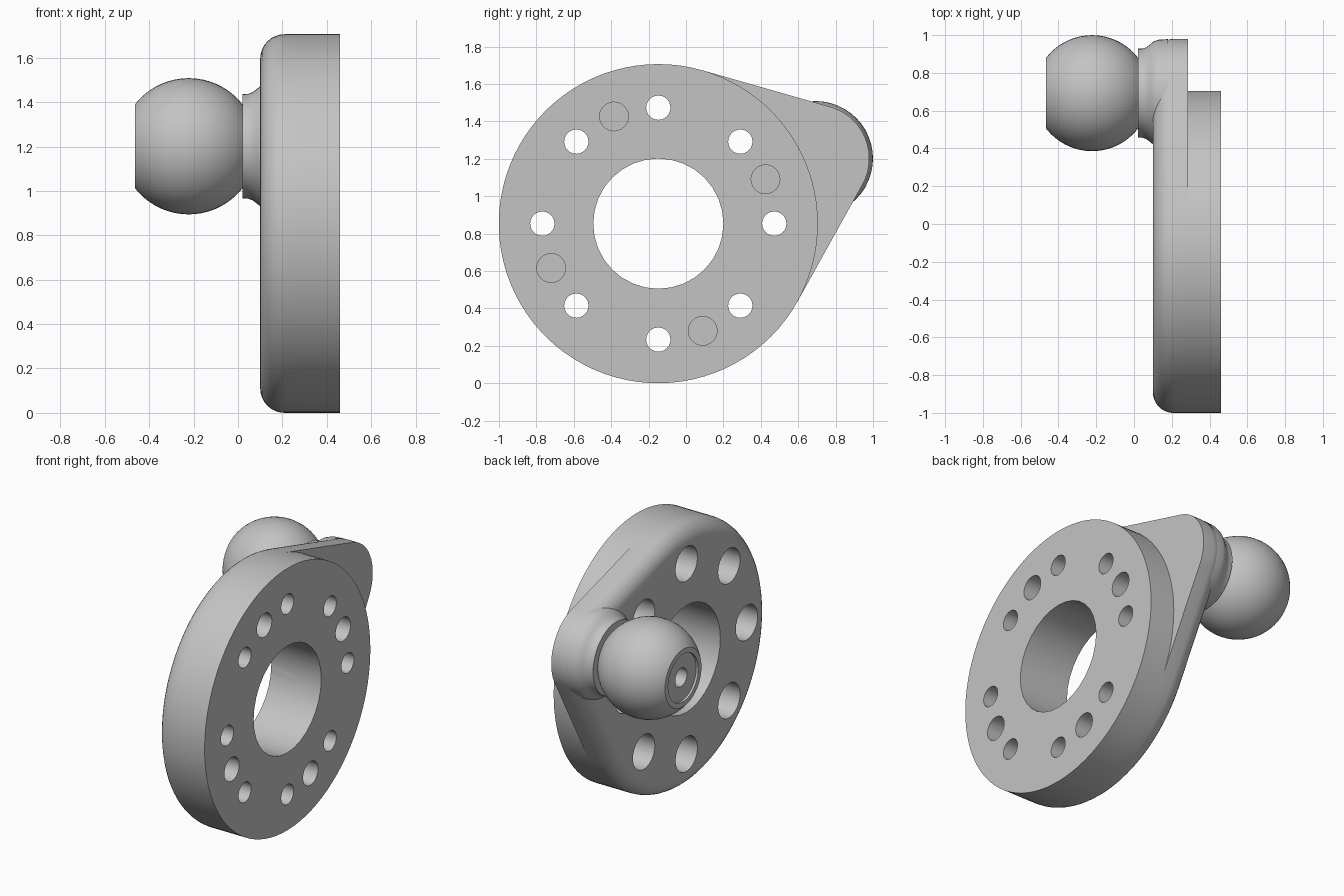
import bpy, bmesh
from math import pi, sin, cos, acos, sqrt
from mathutils import Vector

cube = bpy.data.objects.get("Cube")
if cube:
    bpy.data.objects.remove(cube)

steel = bpy.data.materials.new("grey_steel")
steel.use_nodes = True
colour = (0.55, 0.55, 0.55, 1)
steel.diffuse_color = colour
steel.node_tree.nodes["Principled BSDF"].inputs["Base Color"].default_value = colour

CENTRE = Vector((0, -0.148, 0.853))
DISC_R, LUG_R, REACH, TILT = 0.853, 0.287, 0.91, pi / 8


def direction(a):
    return Vector((0, cos(a), sin(a)))


LUG = CENTRE + REACH * direction(TILT)


def skin(bm, rings):
    """Joins successive closed rings of vertices with quads."""
    for a, b in zip(rings, rings[1:]):
        for i in range(len(a)):
            j = (i + 1) % len(a)
            bm.faces.new((a[i], a[j], b[j], b[i]))


def turned(bm, profile, centre, sides):
    """Revolves (x, radius) points about a line parallel to x."""
    rings = [[bm.verts.new(centre + Vector((x, 0, 0)) + r * direction(2 * pi * i / sides))
              for i in range(sides)] for x, r in profile]
    skin(bm, rings)


def finish(bm, name):
    bmesh.ops.remove_doubles(bm, verts=bm.verts, dist=1e-5)
    bmesh.ops.dissolve_degenerate(bm, edges=bm.edges, dist=1e-5)
    bmesh.ops.recalc_face_normals(bm, faces=bm.faces)
    mesh = bpy.data.meshes.new(name)
    bm.to_mesh(mesh)
    bm.free()
    obj = bpy.data.objects.new(name, mesh)
    bpy.context.collection.objects.link(obj)
    mesh.materials.append(steel)
    return obj


def smooth(obj):
    """Rounded faces smooth, faces square to the axis flat."""
    bpy.ops.object.select_all(action='DESELECT')
    obj.select_set(True)
    bpy.context.view_layer.objects.active = obj
    bpy.ops.object.shade_smooth_by_angle(angle=pi / 6)
    for p in obj.data.polygons:
        if abs(p.normal.x) > 0.999:
            p.use_smooth = False


# Flange: disc with a thinner tangent lug, rounded on the ball side
half = acos((DISC_R - LUG_R) / REACH)
outline = [(False, TILT + half + (2 * pi - 2 * half) * i / 64) for i in range(65)]
outline += [(True, TILT - half + 2 * half * i / 28) for i in range(29)]


def flange_ring(bm, x, inset=0, lug=True):
    ring = []
    for on_lug, a in outline:
        on_lug = on_lug and lug
        base, r = (LUG, LUG_R) if on_lug else (CENTRE, DISC_R)
        ring.append(bm.verts.new(base + (r - inset) * direction(a) + Vector((x, 0, 0))))
    return ring


FRONT, STEP, BACK, FILLET = 0.1, 0.285, 0.46, 0.11
bm = bmesh.new()
rings = []
for i in range(9):
    t = pi / 2 * i / 8
    rings.append(flange_ring(bm, FRONT + FILLET * (1 - cos(t)), FILLET * (1 - sin(t))))
rings.append(flange_ring(bm, STEP))
rings.append(flange_ring(bm, STEP, lug=False))
rings.append(flange_ring(bm, BACK, lug=False))
skin(bm, rings)
bm.faces.new(rings[0])
# the last ring repeats points along the lug, so cap only its unique ones
bm.faces.new(rings[-1][:65] + rings[-1][66:-1])
flange = finish(bm, "flange")

# Cutters: bore, counterbored bolt holes and blind dowel holes
bm = bmesh.new()
turned(bm, [(0, 0), (0, 0.348), (0.6, 0.348), (0.6, 0)], CENTRE, 32)
for i in range(8):
    turned(bm, [(0, 0), (0, 0.113), (0.32, 0.113), (0.32, 0.065), (0.6, 0.065), (0.6, 0)],
           CENTRE + 0.62 * direction(i * pi / 4), 24)
for i in range(4):
    turned(bm, [(0.25, 0), (0.25, 0.077), (0.6, 0.077), (0.6, 0)],
           CENTRE + 0.62 * direction(TILT + i * pi / 2), 24)
cutter = finish(bm, "hole_cutter")
cutter.hide_render = True

bpy.context.view_layer.objects.active = flange
cut = flange.modifiers.new("holes", 'BOOLEAN')
cut.operation = 'DIFFERENCE'
cut.solver = 'EXACT'
cut.object = cutter
bpy.ops.object.modifier_apply(modifier=cut.name)
bpy.data.objects.remove(cutter)
smooth(flange)

# Ball with drilled, slightly recessed pin end
BALL_X, BALL_R = -0.222, 0.307
bm = bmesh.new()
profile = [(-0.3, 0), (-0.3, 0.06), (-0.45, 0.06), (-0.45, 0.155), (-0.465, 0.155)]
for i in range(25):
    x = -0.465 + 0.485 * (1 - cos(pi * i / 24)) / 2
    profile.append((x, sqrt(BALL_R ** 2 - (x - BALL_X) ** 2)))
turned(bm, profile, LUG, 48)
smooth(finish(bm, "ball"))

# Neck flaring into the lug
bm = bmesh.new()
turned(bm, [(0.02, 0.15), (0.02, 0.235), (0.045, 0.236), (0.065, 0.243), (0.085, 0.258),
            (0.105, 0.275), (0.13, 0.283), (0.18, 0.286)], LUG, 48)
smooth(finish(bm, "neck"))
